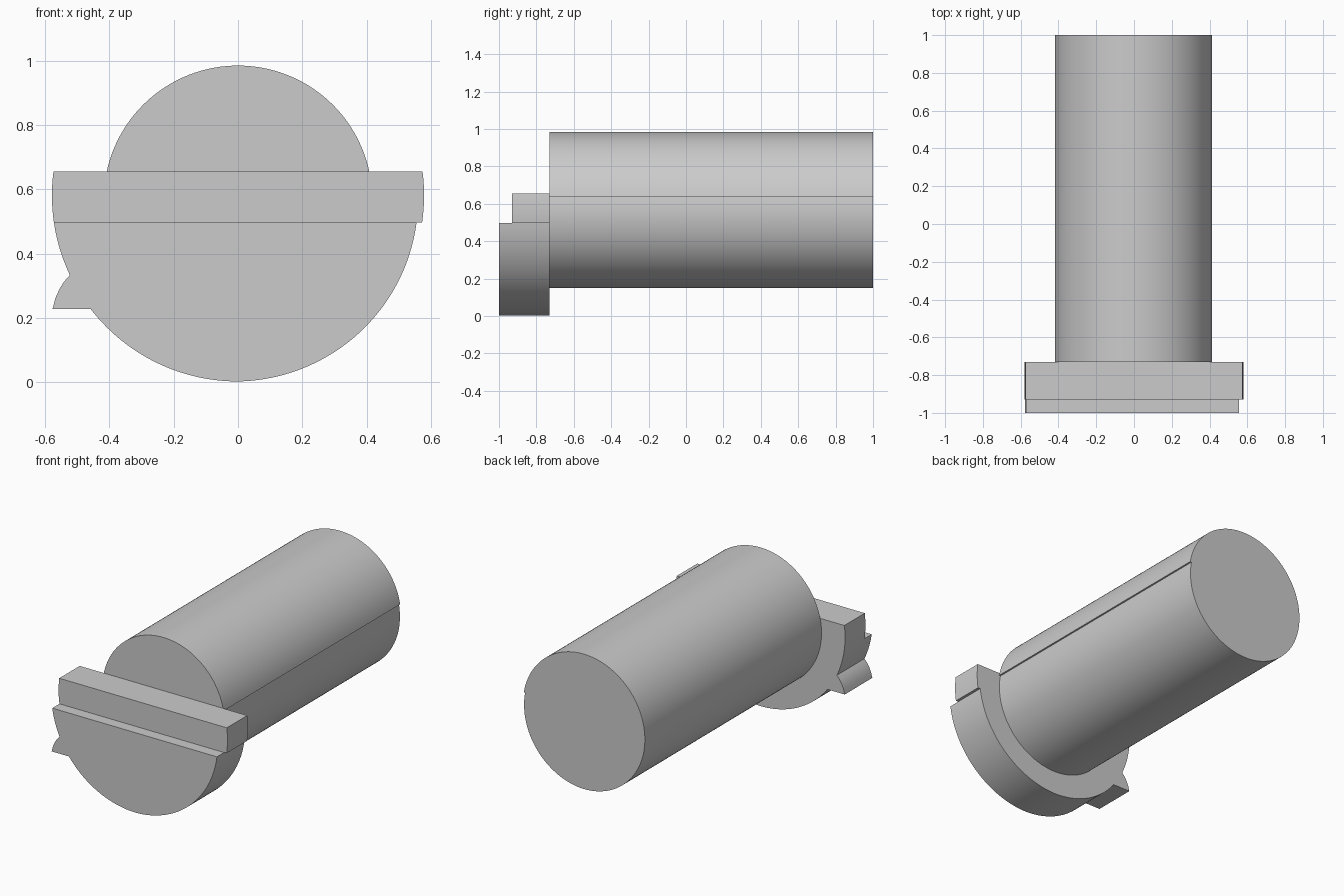
import bpy, bmesh
from math import sin, cos, asin, radians, degrees

if "Cube" in bpy.data.objects:
    bpy.data.objects.remove(bpy.data.objects["Cube"])


def prism(name, profile, y0, y1):
    """Extrude an (x, z) outline along y."""
    bm = bmesh.new()
    face = bm.faces.new([bm.verts.new((x, y0, z)) for x, z in profile])
    ext = bmesh.ops.extrude_face_region(bm, geom=[face])
    moved = [v for v in ext["geom"] if isinstance(v, bmesh.types.BMVert)]
    bmesh.ops.translate(bm, verts=moved, vec=(0, y1 - y0, 0))
    bmesh.ops.recalc_face_normals(bm, faces=bm.faces[:])
    mesh = bpy.data.meshes.new(name)
    bm.to_mesh(mesh)
    bm.free()
    ob = bpy.data.objects.new(name, mesh)
    bpy.context.collection.objects.link(ob)
    bpy.ops.object.select_all(action='DESELECT')
    bpy.context.view_layer.objects.active = ob
    ob.select_set(True)
    bpy.ops.object.shade_smooth_by_angle(angle=radians(25))
    return ob


def arc(cz, r0, r1, a0, a1, n):
    """Arc around (0, cz), angles in degrees, radius blending r0 to r1."""
    pts = []
    for i in range(n + 1):
        t = i / n
        a, r = radians(a0 + (a1 - a0) * t), r0 + (r1 - r0) * t
        pts.append((r * cos(a), cz + r * sin(a)))
    return pts


# Long shaft, with a shallow step along its right side
CZ = 0.567
shaft = arc(CZ, 0.418, 0.418, 10, 270, 92)
shaft += arc(CZ, 0.418, 0.409, 270, 370, 36)[1:]
prism("shaft", shaft, -0.73, 1.0)

# Lower half of the flange, with a small locating tab on the left
HZ, R = 0.581, 0.579
a_left = 180 + degrees(asin((HZ - 0.497) / R))
a_notch = 180 + degrees(asin((HZ - 0.333) / R))
a_tab = 180 + degrees(asin((HZ - 0.228) / R))
a_right = 360 - degrees(asin((HZ - 0.497) / 0.562))
flange = arc(HZ, R, R, a_left, a_notch, 10)
flange += [(-0.541, 0.313), (-0.556, 0.289), (-0.568, 0.262), (-0.577, 0.228)]
flange += arc(HZ, R, R, a_tab, 270, 28)
flange += arc(HZ, R, 0.562, 270, a_right, 40)[1:]
prism("flange", flange, -1.0, -0.73)

# Crossbar with rounded ends, set back from the flange front
a_top = degrees(asin((0.655 - HZ) / R))
a_bot = degrees(asin((HZ - 0.497) / R))
bar = arc(HZ, R, R, -a_bot, a_top, 8)
bar += arc(HZ, R, R, 180 - a_top, 180 + a_bot, 8)
prism("crossbar", bar, -0.93, -0.73)
